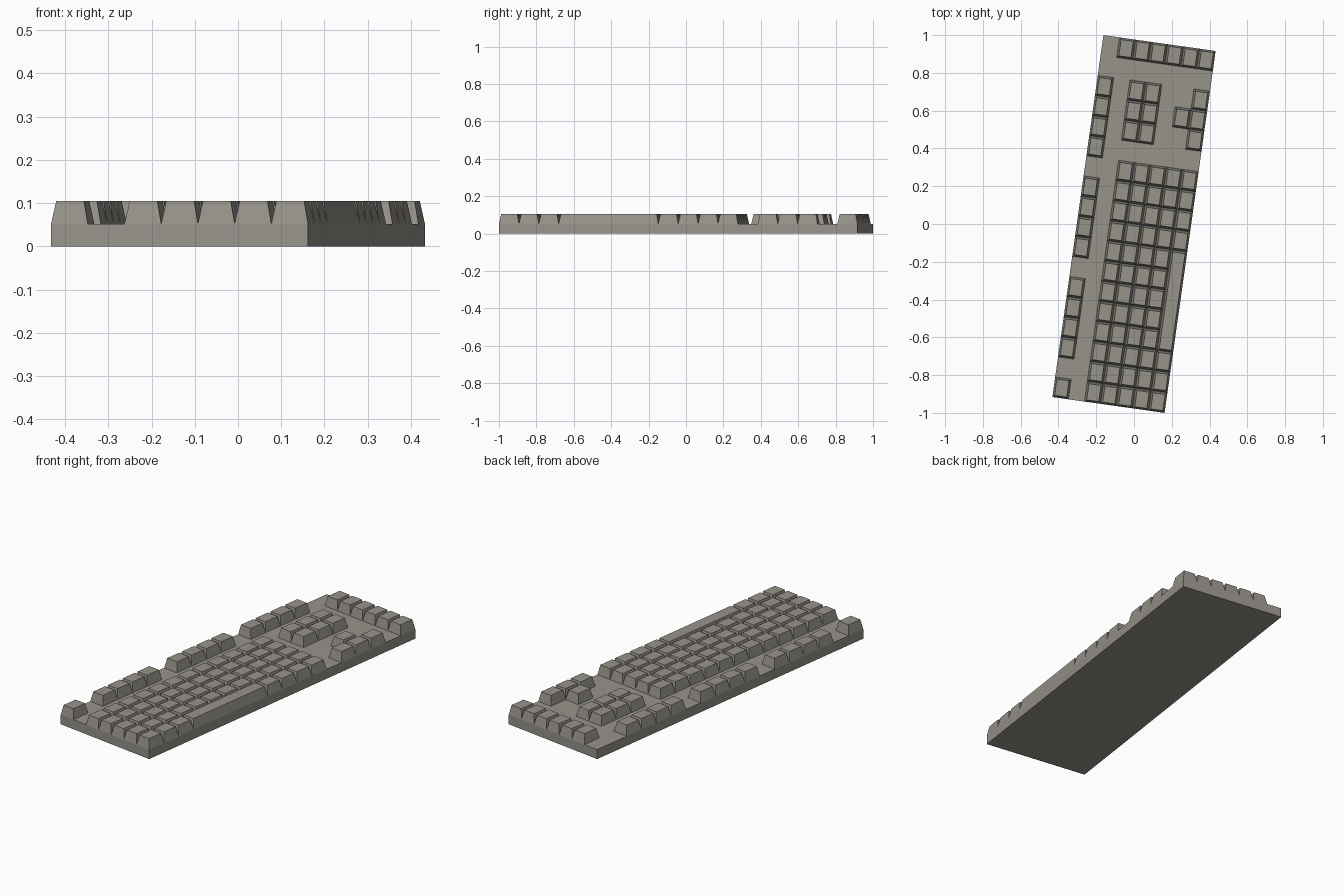
import bpy, bmesh, math
from mathutils import Matrix

if "Cube" in bpy.data.objects:
    bpy.data.objects.remove(bpy.data.objects["Cube"])

L, W = 1.935, 0.60            # length and depth of the keyboard
BASE_H, TOP_H = 0.052, 0.105  # height of the case and of the key tops
INSET = 0.0105                # taper of each key side
ROWS, COLS = 18, 7
PU, PV = L / ROWS, W / COLS   # key pitch along and across
TURN = Matrix.Rotation(math.radians(-8.03), 4, 'Z')

grey = bpy.data.materials.new("warm_grey_plastic")
grey.diffuse_color = (0.31, 0.295, 0.255, 1)
grey.use_nodes = True
grey.node_tree.nodes["Principled BSDF"].inputs["Base Color"].default_value = grey.diffuse_color


def finish(bm, name):
    bmesh.ops.recalc_face_normals(bm, faces=bm.faces)
    bm.transform(TURN)
    me = bpy.data.meshes.new(name)
    bm.to_mesh(me)
    bm.free()
    me.materials.append(grey)
    bpy.context.collection.objects.link(bpy.data.objects.new(name, me))


def add_key(bm, row, col, span=1):
    """Tapered key on the grid, open underneath where it meets the case."""
    y0, x0 = -L / 2 + row * PU, -W / 2 + col * PV
    y1, x1 = y0 + span * PU, x0 + PV

    def ring(i, z):
        return [bm.verts.new(p) for p in ((x0 + i, y0 + i, z), (x1 - i, y0 + i, z),
                                          (x1 - i, y1 - i, z), (x0 + i, y1 - i, z))]
    lo, hi = ring(0, BASE_H), ring(INSET, TOP_H)
    bm.faces.new(hi)
    for k in range(4):
        n = (k + 1) % 4
        bm.faces.new((lo[k], lo[n], hi[n], hi[k]))


def key_group(name, cells, span=1):
    bm = bmesh.new()
    for row, col in cells:
        add_key(bm, row, col, span)
    # open shells: orient each by its upward top face
    finish(bm, name)


# case
bm = bmesh.new()
bmesh.ops.create_cube(bm, size=1, matrix=Matrix.Translation((0, 0, BASE_H / 2))
                      @ Matrix.Diagonal((W, L, BASE_H, 1)))
finish(bm, "case")

# main block, leaving room for the long bar
key_group("main_keys", [(r, c) for r in range(12) for c in range(2, 7)
                        if not (c == 6 and 3 <= r <= 7)])
key_group("space_bar", [(3, 6)], span=5)

# strip of keys along the far side
key_group("escape_key", [(0, 0)])
for i, start in enumerate((2, 7, 12)):
    key_group(f"function_keys_{i + 1}", [(start + r, 0) for r in range(4)])

# navigation block, arrows and end strip
key_group("navigation_keys", [(r, c) for r in (13, 14, 15) for c in (2, 3)])
key_group("arrow_keys", [(13, 6), (14, 6), (15, 6), (14, 5)])
key_group("end_keys", [(17, c) for c in range(1, 7)])
